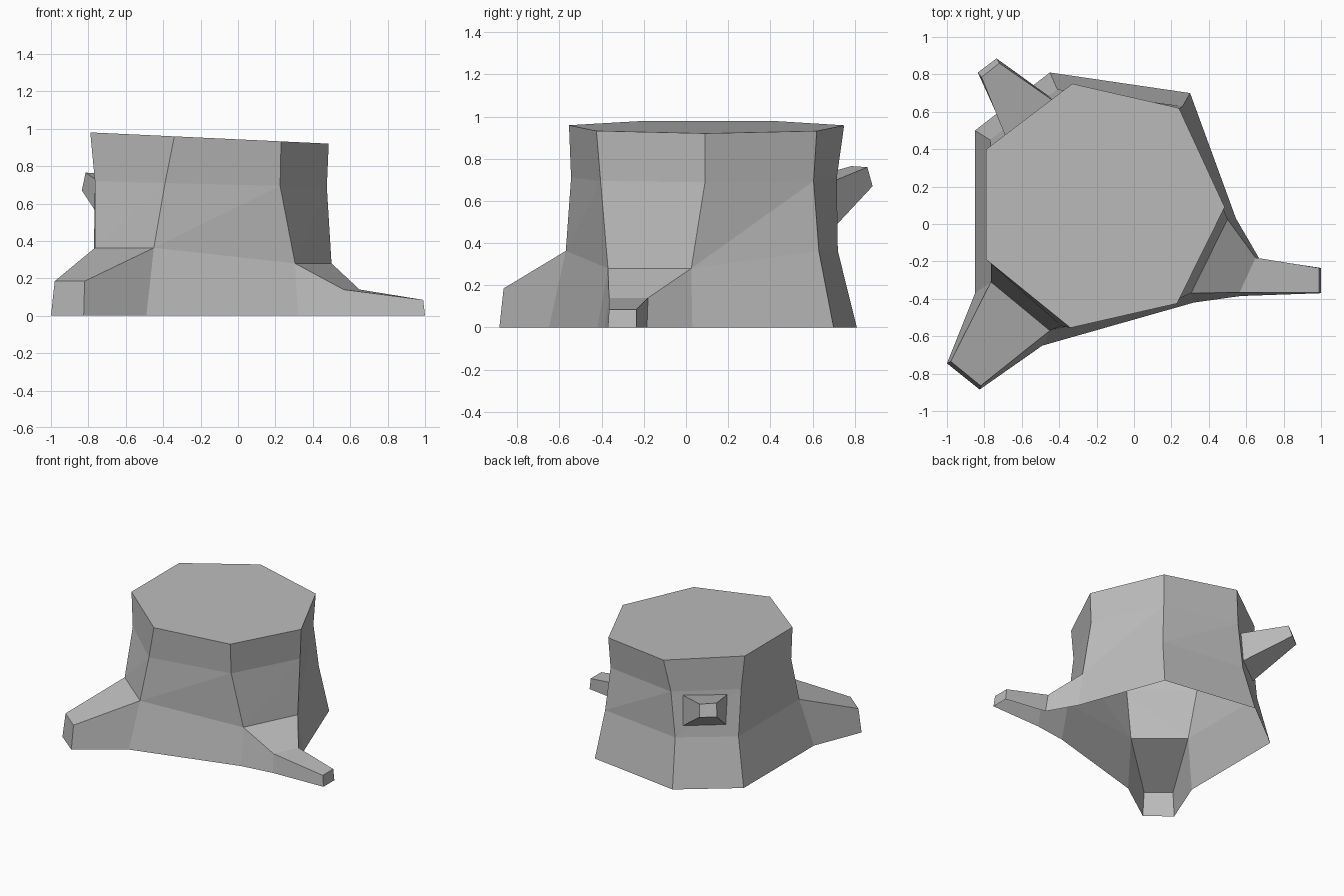
import bpy
import bmesh

if "Cube" in bpy.data.objects:
    bpy.data.objects.remove(bpy.data.objects["Cube"], do_unlink=True)

# Plain grey for the whole stump
grey = bpy.data.materials.new("stump grey")
grey.use_nodes = True
colour = (0.5, 0.5, 0.5, 1.0)
grey.diffuse_color = colour
grey.node_tree.nodes["Principled BSDF"].inputs["Base Color"].default_value = colour


def make_ring(bm, outline, height):
    """Add one ring of vertices; height is a function of x and y."""
    return [bm.verts.new((x, y, height(x, y))) for x, y in outline]


def bridge(bm, lower, upper, skip=(), closed=True, split=False):
    """Join two rings with side faces, optionally split along a diagonal."""
    count = len(lower)
    for i in range(count if closed else count - 1):
        if i in skip:
            continue
        j = (i + 1) % count
        if split:
            bm.faces.new((lower[i], lower[j], upper[i]))
            bm.faces.new((lower[j], upper[j], upper[i]))
        else:
            bm.faces.new((lower[i], lower[j], upper[j], upper[i]))


def finish(bm, name):
    bmesh.ops.recalc_face_normals(bm, faces=bm.faces[:])
    mesh = bpy.data.meshes.new(name)
    bm.to_mesh(mesh)
    bm.free()
    mesh.materials.append(grey)
    obj = bpy.data.objects.new(name, mesh)
    bpy.context.scene.collection.objects.link(obj)
    return obj


# Seven-sided trunk outlines, clockwise from the back right corner
base_outline = [(-.85, .5), (-.45, .81), (.3, .7), (.545, .03),
                (.32, -.42), (-.49, -.65), (-.85, -.37)]
low_outline = [(-.77, .45), (-.41, .72), (.26, .63), (.5, .025),
               (.305, -.37), (-.45, -.57), (-.765, -.31)]
mid_outline = [(-.765, .41), (-.37, .715), (.23, .605), (.475, .09),
               (.225, -.405), (-.39, -.545), (-.765, -.21)]
top_outline = [(-.79, .4), (-.33, .75), (.24, .62), (.485, .09),
               (.23, -.425), (-.34, -.555), (-.79, -.19)]


def low_height(x, y):
    # the trunk starts lower above the long side root
    return .28 if x > .28 else .363


bm = bmesh.new()
base = make_ring(bm, base_outline, lambda x, y: 0)
low = make_ring(bm, low_outline, low_height)
mid = make_ring(bm, mid_outline, lambda x, y: .7 - .025 * x)
top = make_ring(bm, top_outline, lambda x, y: .943 - .047 * x)

SIDE_ROOT, FRONT_ROOT = 3, 5
bridge(bm, base, low, skip=(SIDE_ROOT, FRONT_ROOT))
bridge(bm, low, mid, split=True)
bridge(bm, mid, top)
bm.faces.new(top)


def grow_root(side, sections):
    """Extend one trunk side outwards, open underneath, with a closed tip."""
    k = side + 1
    previous = [base[side], low[side], low[k], base[k]]
    for section in sections:
        current = [bm.verts.new(p) for p in section]
        bridge(bm, previous, current, closed=False)
        previous = current
    bm.faces.new(previous)


# Each root section runs ground, top, top, ground
grow_root(SIDE_ROOT, [
    [(.67, -.185, 0), (.65, -.18, .14), (.565, -.365, .14), (.57, -.385, 0)],
    [(1, -.235, 0), (.99, -.235, .085), (.99, -.365, .085), (1, -.37, 0)]])
grow_root(FRONT_ROOT, [
    [(-.825, -.885, 0), (-.82, -.865, .185), (-.98, -.735, .185), (-1, -.745, 0)]])
finish(bm, "stump_trunk")

# Broken branch stub on the back right side
bm = bmesh.new()
stub_base = [bm.verts.new(p) for p in
             [(-.69, .475, .68), (-.44, .665, .68), (-.45, .68, .45), (-.69, .49, .45)]]
stub_tip = [bm.verts.new(p) for p in
            [(-.815, .785, .765), (-.72, .86, .76), (-.735, .885, .67), (-.835, .81, .67)]]
bridge(bm, stub_base, stub_tip)
bm.faces.new(stub_tip)
finish(bm, "branch_stub")
